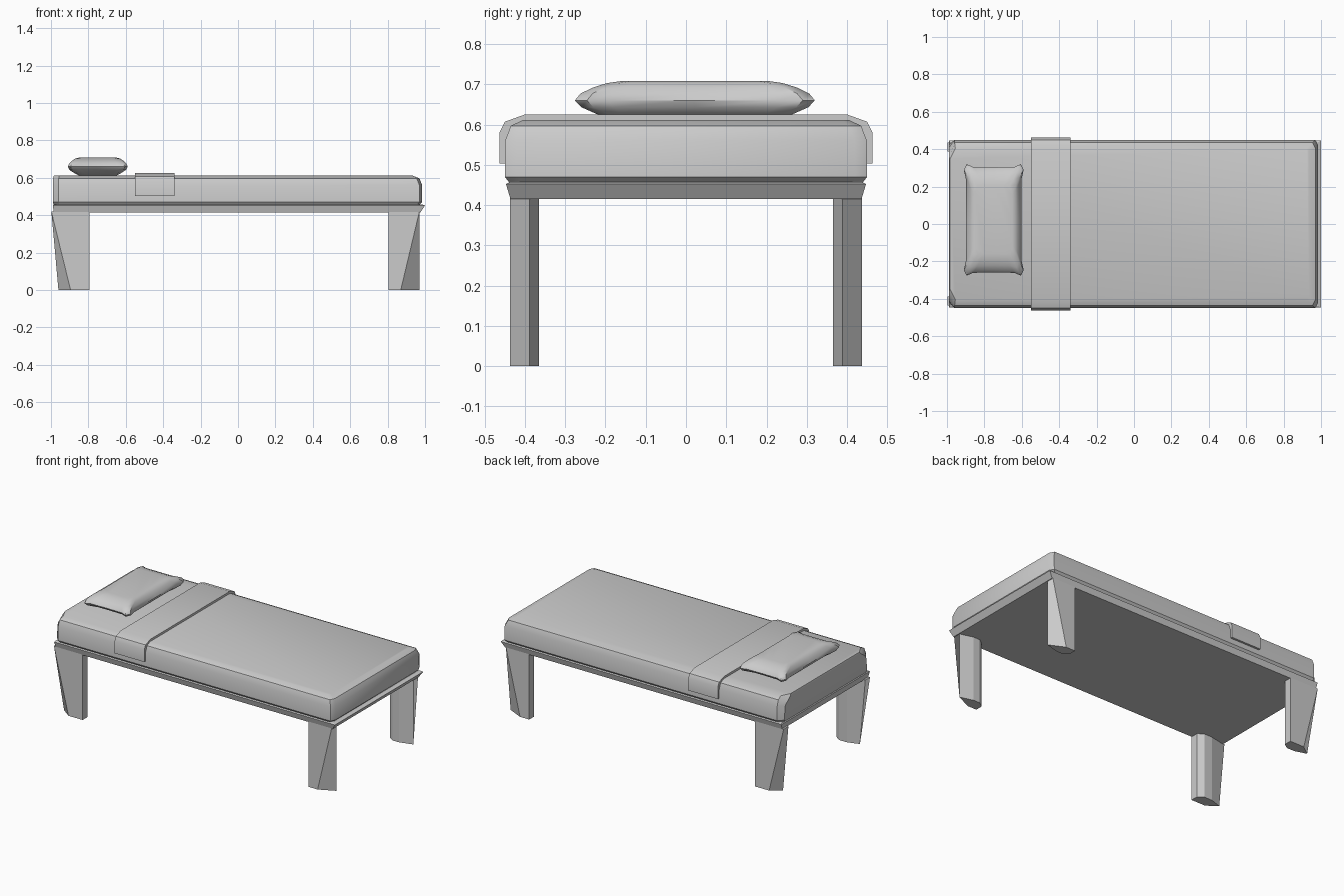
import bpy, bmesh, math

if "Cube" in bpy.data.objects:
    bpy.data.objects.remove(bpy.data.objects["Cube"])

grey = bpy.data.materials.new("plain_grey")
grey.diffuse_color = (0.6, 0.6, 0.6, 1)
grey.use_nodes = True
grey.node_tree.nodes["Principled BSDF"].inputs["Base Color"].default_value = grey.diffuse_color


def loft(name, rings, smooth=None):
    """Closed solid skinned through rings of equal point counts."""
    bm = bmesh.new()
    loops = [[bm.verts.new(p) for p in ring] for ring in rings]
    n = len(loops[0])
    for a, b in zip(loops, loops[1:]):
        for i in range(n):
            j = (i + 1) % n
            bm.faces.new((a[i], a[j], b[j], b[i]))
    bm.faces.new(loops[0][::-1])
    bm.faces.new(loops[-1])
    bmesh.ops.remove_doubles(bm, verts=bm.verts, dist=1e-5)
    bmesh.ops.recalc_face_normals(bm, faces=bm.faces)
    mesh = bpy.data.meshes.new(name)
    bm.to_mesh(mesh)
    bm.free()
    mesh.materials.append(grey)
    ob = bpy.data.objects.new(name, mesh)
    bpy.context.collection.objects.link(ob)
    if smooth:
        bpy.ops.object.select_all(action='DESELECT')
        ob.select_set(True)
        bpy.context.view_layer.objects.active = ob
        bpy.ops.object.shade_smooth_by_angle(angle=math.radians(smooth))
    return ob


def slab(x0, x1, hy, z, head=(0, 0), foot=(0, 0)):
    """Rectangle outline with separately clipped head and foot corners."""
    hx, hc = head
    fx, fc = foot
    return [(x0, -hy + hc, z), (x0 + hx, -hy, z), (x1 - fx, -hy, z), (x1, -hy + fc, z),
            (x1, hy - fc, z), (x1 - fx, hy, z), (x0 + hx, hy, z), (x0, hy - hc, z)]


# Bed frame: thin slab flaring upward
loft("bed_frame", [
    [(-0.985, -0.436, 0.415), (0.975, -0.436, 0.415), (0.975, 0.436, 0.415), (-0.985, 0.436, 0.415)],
    [(-0.99, -0.447, 0.452), (1.0, -0.447, 0.452), (1.0, 0.447, 0.452), (-0.99, 0.447, 0.452)],
    [(-0.985, -0.438, 0.457), (0.985, -0.438, 0.457), (0.985, 0.438, 0.457), (-0.985, 0.438, 0.457)],
])

# Mattress: rounded along the long sides and the foot, upright at the head
loft("mattress", [
    slab(-0.985, 0.97, 0.438, 0.455, (0.03, 0.03), (0.015, 0.03)),
    slab(-0.99, 0.985, 0.45, 0.47, (0.03, 0.03), (0.015, 0.03)),
    slab(-0.99, 0.985, 0.449, 0.56, (0.03, 0.04), (0.015, 0.03)),
    slab(-0.989, 0.97, 0.435, 0.597, (0.03, 0.075), (0.015, 0.03)),
    slab(-0.985, 0.935, 0.405, 0.611, (0.03, 0.06), (0.01, 0.015)),
], 30)

# Folded sheet band wrapped over the mattress
half = [(0.463, 0.503), (0.463, 0.58), (0.45, 0.607), (0.40, 0.625)]
band = half + [(-y, z) for y, z in reversed(half)]
loft("folded_sheet", [[(x, y, z) for y, z in band] for x in (-0.55, -0.34)], 30)


# Pillow: stacked outlines with corners pulled out and slightly hollow sides
def pillow_ring(z, ix, iy, pinch):
    cx, cy, hx, hy = -0.75, 0.022, 0.16 - ix, 0.298 - iy
    quarter = [(hx - 0.012 * pinch, 0), (hx - 0.012 * pinch, hy * 0.72), (hx, hy - 0.03),
               (hx - 0.015, hy), (hx - 0.05, hy - 0.015 * pinch), (0, hy - 0.017 * pinch)]
    right = quarter + [(-x, y) for x, y in reversed(quarter[:-1])]
    full = right + [(x, -y) for x, y in reversed(right[1:-1])]
    return [(cx + x, cy + y, z) for x, y in full]


loft("pillow", [
    pillow_ring(0.612, 0.06, 0.09, 0.1), pillow_ring(0.628, 0.03, 0.05, 0.5),
    pillow_ring(0.643, 0.008, 0.016, 0.9), pillow_ring(0.66, 0, 0, 1),
    pillow_ring(0.677, 0.008, 0.014, 0.9), pillow_ring(0.692, 0.024, 0.045, 0.6),
    pillow_ring(0.703, 0.04, 0.08, 0.3), pillow_ring(0.708, 0.06, 0.115, 0.1),
], 40)


# Legs: flat outside, with the outer corner cut away toward the floor
def leg(name, inner, mid, outer_top, outer_low, cut_low, sy):
    def ring(z, outer, cut):
        step = 0.035 if outer > 0 else -0.035
        plan = [(inner, 0.437), (inner, 0.389), (inner + step, 0.365), (mid, 0.365),
                (outer, 0.389), (cut, 0.437)]
        return [(x, sy * y, z) for x, y in plan]
    loft(name, [ring(0, outer_low, cut_low), ring(0.42, outer_top, outer_top)])


for side, sy in (("front", -1), ("back", 1)):
    leg(side + "_head_leg", -0.795, -0.885, -0.998, -0.96, -0.895, sy)
    leg(side + "_foot_leg", 0.805, 0.885, 0.97, 0.97, 0.87, sy)
